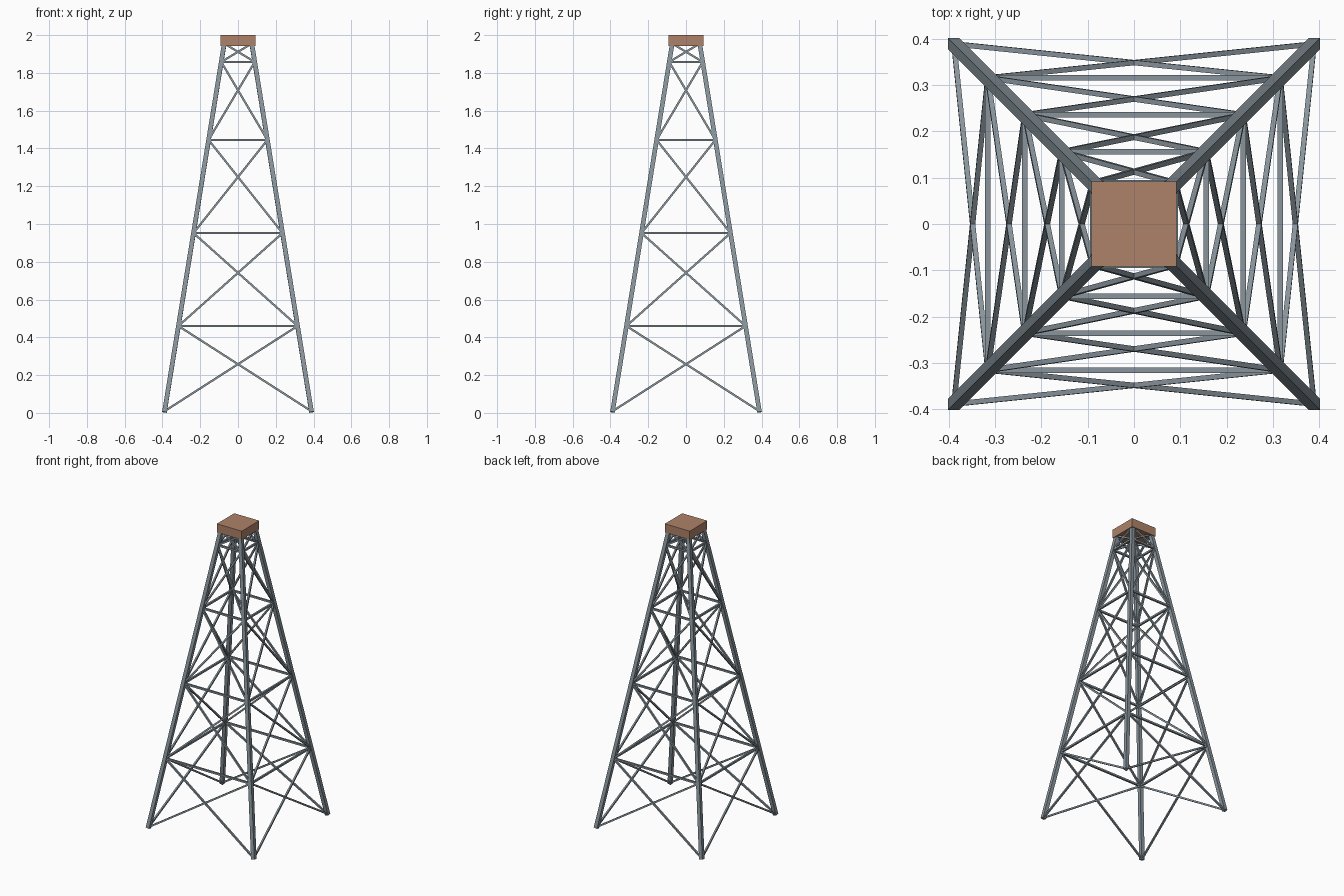
import bpy, bmesh
from mathutils import Vector, Matrix

if "Cube" in bpy.data.objects:
    bpy.data.objects.remove(bpy.data.objects["Cube"])

LEVELS = [0.004, 0.460, 0.952, 1.445, 1.858, 1.955]
CORNERS = [(-1, -1), (1, -1), (1, 1), (-1, 1)]
OUTWARD = [Vector((0, -1, 0)), Vector((1, 0, 0)), Vector((0, 1, 0)), Vector((-1, 0, 0))]


def corner(i, z):
    """Point on the centre line of leg i at height z."""
    half = 0.390 - 0.1622 * z
    sx, sy = CORNERS[i % 4]
    return Vector((sx * half, sy * half, z))


def add_beam(bm, a, b, size, facing):
    """Square beam from a to b with one face turned towards 'facing'."""
    d = b - a
    w = d.normalized()
    u = (facing - w * facing.dot(w)).normalized()
    v = w.cross(u)
    rot = Matrix((u, v, w)).transposed().to_4x4()
    bmesh.ops.create_cube(bm, size=1, matrix=Matrix.Translation((a + b) / 2) @ rot
                          @ Matrix.Diagonal((size, size, d.length, 1)))


def make_object(name, bm, mat):
    me = bpy.data.meshes.new(name)
    bm.to_mesh(me)
    bm.free()
    me.materials.append(mat)
    ob = bpy.data.objects.new(name, me)
    bpy.context.collection.objects.link(ob)


def make_material(name, color):
    mat = bpy.data.materials.new(name)
    mat.diffuse_color = color
    mat.use_nodes = True
    mat.node_tree.nodes["Principled BSDF"].inputs["Base Color"].default_value = mat.diffuse_color
    return mat


steel = make_material("steel", (0.25, 0.30, 0.335, 1))
brown = make_material("brown", (0.42, 0.225, 0.14, 1))

# Four leaning corner legs
for i, label in enumerate(("front_left", "front_right", "back_right", "back_left")):
    bm = bmesh.new()
    add_beam(bm, corner(i, LEVELS[0]), corner(i, LEVELS[-1]), 0.024, Vector((1, 0, 0)))
    make_object(label + "_leg", bm, steel)

# Horizontal rings and crossed braces on every side
for i, label in enumerate(("front", "right", "back", "left")):
    bm = bmesh.new()
    for z in LEVELS[1:-1]:
        add_beam(bm, corner(i, z), corner(i + 1, z), 0.012, OUTWARD[i])
    make_object(label + "_horizontal_bars", bm, steel)

    bm = bmesh.new()
    for lo, hi in zip(LEVELS, LEVELS[1:]):
        lo = max(lo, 0.009)
        add_beam(bm, corner(i, lo), corner(i + 1, hi), 0.011, OUTWARD[i])
        add_beam(bm, corner(i + 1, lo), corner(i, hi), 0.011, OUTWARD[i])
    make_object(label + "_cross_braces", bm, steel)

# Brown cap block on top
bm = bmesh.new()
bmesh.ops.create_cube(bm, size=1, matrix=Matrix.Translation((0, 0, 1.971))
                      @ Matrix.Diagonal((0.184, 0.184, 0.058, 1)))
make_object("top_block", bm, brown)
